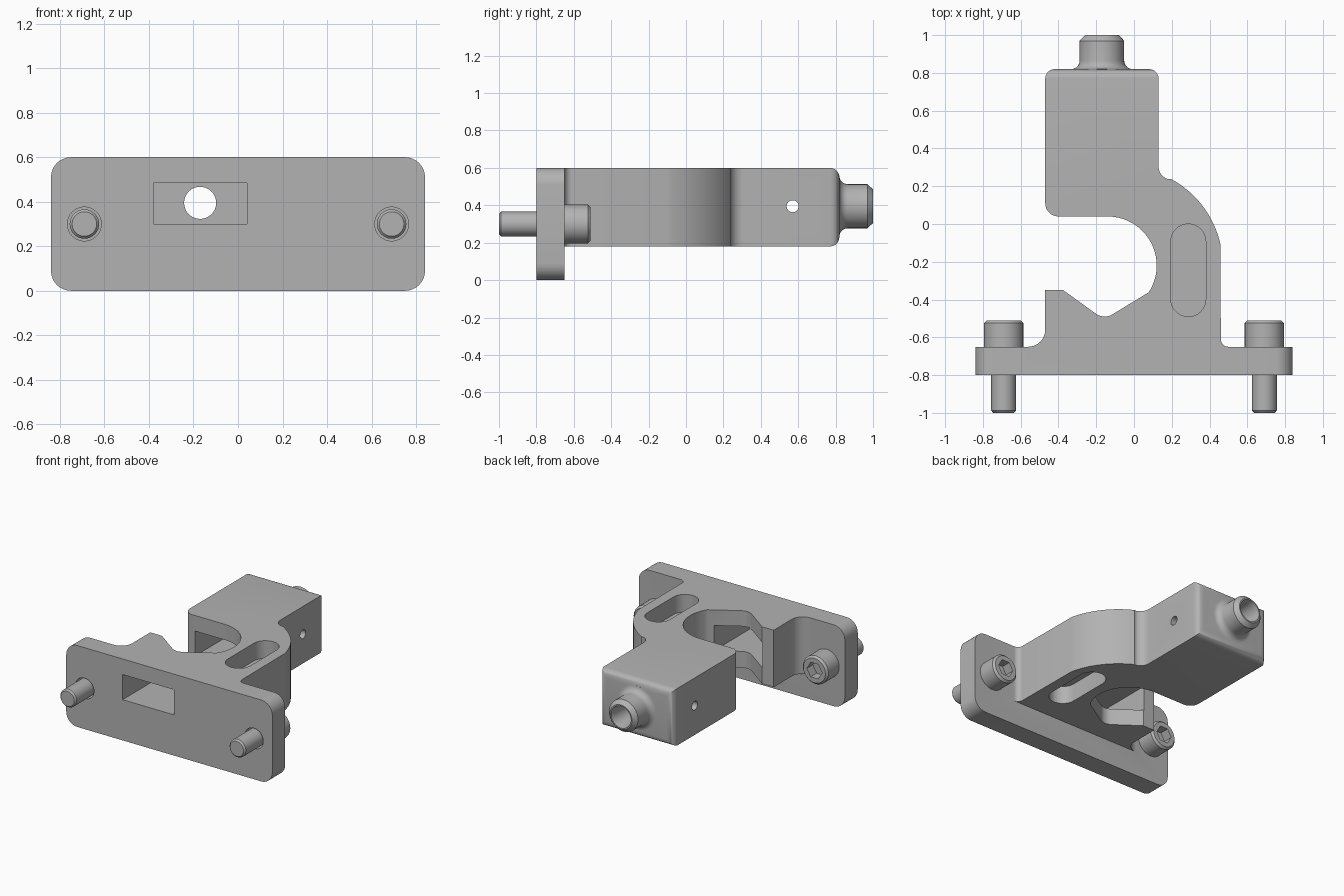
import bpy, bmesh
from math import sin, cos, pi, radians
from mathutils import Vector

if "Cube" in bpy.data.objects:
    bpy.data.objects.remove(bpy.data.objects["Cube"])

steel = bpy.data.materials.new("plain grey metal")
steel.use_nodes = True
GREY = (0.45, 0.45, 0.45, 1)
steel.diffuse_color = GREY
steel.node_tree.nodes["Principled BSDF"].inputs["Base Color"].default_value = GREY


def arc(cx, cy, r, start, end, n=8):
    angles = [radians(start + (end - start) * i / n) for i in range(n + 1)]
    return [(cx + r * cos(a), cy + r * sin(a)) for a in angles]


def rounded_rect(x0, x1, y0, y1, r):
    return (arc(x1 - r, y0 + r, r, -90, 0) + arc(x1 - r, y1 - r, r, 0, 90)
            + arc(x0 + r, y1 - r, r, 90, 180) + arc(x0 + r, y0 + r, r, 180, 270))


def finish(name, bm):
    bmesh.ops.recalc_face_normals(bm, faces=bm.faces)
    mesh = bpy.data.meshes.new(name)
    bm.to_mesh(mesh)
    bm.free()
    ob = bpy.data.objects.new(name, mesh)
    bpy.context.collection.objects.link(ob)
    mesh.materials.append(steel)
    return ob


def prism(points, low, high, axis):
    """Extrude a flat outline along z (outline in xy) or y (outline in xz)."""
    bm = bmesh.new()
    place = (lambda p: (p[0], p[1], low)) if axis == "z" else (lambda p: (p[0], low, p[1]))
    face = bm.faces.new([bm.verts.new(place(p)) for p in points])
    new = bmesh.ops.extrude_face_region(bm, geom=[face])["geom"]
    shift = Vector((0, 0, high - low)) if axis == "z" else Vector((0, high - low, 0))
    bmesh.ops.translate(bm, vec=shift, verts=[v for v in new if isinstance(v, bmesh.types.BMVert)])
    return bm


def lathe(profile, x, z, sides=40):
    """Solid of revolution about a line along y; profile holds (radius, y)."""
    bm = bmesh.new()
    rings = [[bm.verts.new((x + r * cos(2 * pi * i / sides), y, z + r * sin(2 * pi * i / sides)))
              for i in range(sides)] for r, y in profile]
    for a, b in zip(rings, rings[1:]):
        for i in range(sides):
            j = (i + 1) % sides
            bm.faces.new((a[i], a[j], b[j], b[i]))
    bm.faces.new(rings[0])
    bm.faces.new(rings[-1])
    return bm


def combine(target, other, operation):
    mod = target.modifiers.new("join", "BOOLEAN")
    mod.operation, mod.object, mod.solver = operation, other, "EXACT"
    bpy.context.view_layer.objects.active = target
    bpy.ops.object.modifier_apply(modifier=mod.name)
    bpy.data.objects.remove(other)


def smooth(ob):
    bpy.ops.object.select_all(action="DESELECT")
    ob.select_set(True)
    bpy.context.view_layer.objects.active = ob
    bpy.ops.object.shade_smooth_by_angle(angle=radians(32))


BOTTOM, TOP, BACK = 0.18, 0.6, 0.82
BORE_X, BORE_Z = -0.17, 0.395
SCREW_X, SCREW_Z = 0.69, 0.3

# Clamp body: C-shaped outline with a V jaw, round throat and back block
outline = [(-0.56, -0.72), (0.5, -0.72)]
outline += arc(0.5, -0.61, 0.04, 270, 180)
outline += arc(-0.05, -0.22, 0.52, 13, 62, 16)
outline += arc(0.2, 0.305, 0.07, 255, 180)
outline += [(0.13, BACK), (-0.47, BACK)]
outline += arc(-0.4, 0.11, 0.07, 180, 270)
outline += arc(-0.14, -0.22, 0.26, 90, -33, 28)
outline += arc(-0.155, -0.41, 0.08, -53, -127, 6)
outline += [(-0.375, -0.35), (-0.47, -0.35)]
outline += arc(-0.56, -0.56, 0.09, 0, -90)
bm = prism(outline, BOTTOM, TOP, "z")
back_edges = [e for e in bm.edges if all(abs(v.co.y - BACK) < 1e-4 for v in e.verts)]
bmesh.ops.bevel(bm, geom=back_edges, offset=0.05, segments=6, profile=0.5, affect="EDGES")
bracket = finish("clamp_bracket", bm)

# Mounting plate
plate = finish("mounting_plate", prism(rounded_rect(-0.84, 0.84, 0, TOP, 0.09), -0.8, -0.65, "y"))
combine(bracket, plate, "UNION")

# Nozzle with flared foot and chamfered tip
flare = [(0.118 + 0.045 * (1 - sin(t)), BACK + 0.045 * (1 - cos(t)))
         for t in [i * pi / 12 for i in range(7)]]
nozzle = finish("nozzle", lathe([(0.163, BACK - 0.03)] + flare + [(0.118, 0.97), (0.09, 1.0)],
                                BORE_X, BORE_Z))
combine(bracket, nozzle, "UNION")

# Rectangular channel, bore, cross hole and screw clearance holes
cutters = [
    prism([(-0.38, 0.3), (0.04, 0.3), (0.04, 0.485), (-0.38, 0.485)], -0.9, 0.66, "y"),
    lathe([(0.072, 0.6), (0.072, 0.95), (0.084, 1.02)], BORE_X, BORE_Z),
]
for side in (-1, 1):
    cutters.append(lathe([(0.076, -0.9), (0.076, -0.6)], side * SCREW_X, SCREW_Z))
cross = lathe([(0.032, -0.7), (0.032, 0.7)], 0, 0, 24)
for v in cross.verts:
    v.co = (v.co.y, 0.57 + v.co.x, BORE_Z + v.co.z)
cutters.append(cross)

# Long pockets above and below, with a web left between them
pocket = rounded_rect(0.195, 0.38, -0.49, 0.0, 0.0924)
cutters.append(prism(pocket, TOP - 0.13, TOP + 0.1, "z"))
cutters.append(prism(pocket, BOTTOM - 0.1, BOTTOM + 0.13, "z"))
for i, cutter in enumerate(cutters):
    combine(bracket, finish("cutter_%d" % i, cutter), "DIFFERENCE")
smooth(bracket)

# Socket head screws
for side, label in ((-1, "right"), (1, "left")):
    x = side * SCREW_X
    screw = finish(label + "_screw", lathe(
        [(0.055, -1.0), (0.066, -0.988), (0.066, -0.65), (0.104, -0.65),
         (0.104, -0.525), (0.09, -0.51)], x, SCREW_Z))
    socket = finish("socket_cutter", lathe([(0.062, -0.58), (0.062, -0.4)], x, SCREW_Z, 6))
    combine(screw, socket, "DIFFERENCE")
    smooth(screw)
